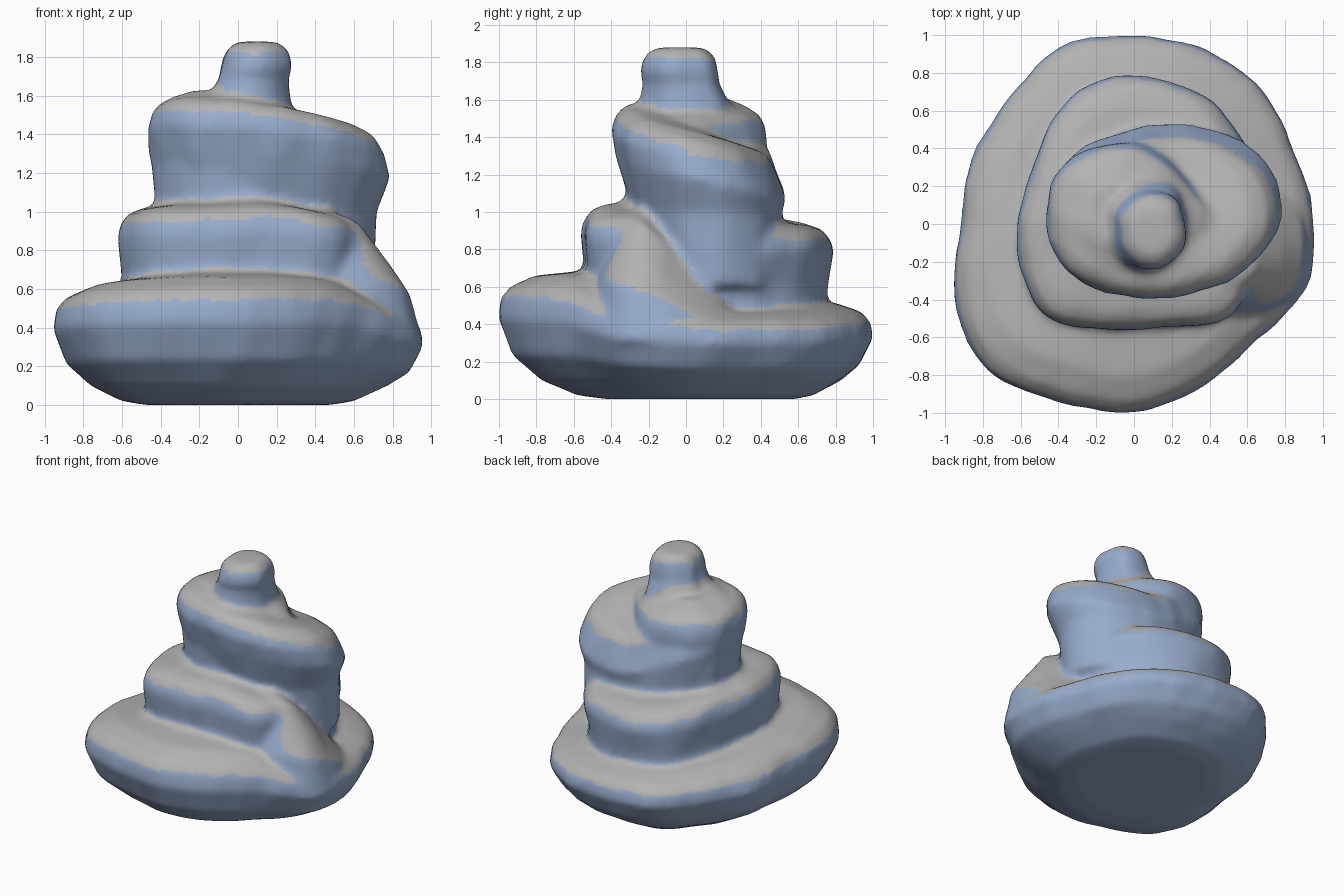
import bpy, bmesh, math
from mathutils import Vector, noise

if "Cube" in bpy.data.objects:
    bpy.data.objects.remove(bpy.data.objects["Cube"])

SEGMENTS = 80


def sample(values, angle):
    """Smooth periodic interpolation of values spaced evenly round the circle."""
    n = len(values)
    pos = angle / math.tau * n
    i, t = int(pos), pos - int(pos)
    a, b, c, d = (values[(i + k) % n] for k in (-1, 0, 1, 2))
    return b + 0.5 * t * (c - a + t * (2*a - 5*b + 4*c - d + t * (3*(b - c) + d - a)))


def add_coil(bm, radii, tops, rings, center=(0, 0), lean=(0, 0)):
    """Closed loft; rings give (radius factor, height function of the local top).
    The lowest rings are shifted by the lean, fading out at the fourth ring."""
    loops = []
    for i, (factor, height) in enumerate(rings):
        fade = max(0, 1 - i / 3)
        loop = []
        for s in range(SEGMENTS):
            angle = math.tau * s / SEGMENTS
            out = Vector((math.cos(angle), math.sin(angle), 0))
            p = out * sample(radii, angle) * factor
            p += Vector((center[0] + lean[0] * fade, center[1] + lean[1] * fade,
                         height(sample(tops, angle))))
            # slight hand-formed unevenness
            loop.append(bm.verts.new(p + out * 0.015 * noise.noise(p * 7)))
        loops.append(loop)
    for low, high in zip(loops, loops[1:]):
        for s in range(SEGMENTS):
            n = (s + 1) % SEGMENTS
            bm.faces.new((low[s], low[n], high[n], high[s]))
    for loop, end in ((loops[0], -1), (loops[-1], 1)):
        mid = sum((v.co for v in loop), Vector()) / SEGMENTS
        hub = bm.verts.new(mid)
        for s in range(SEGMENTS):
            a, b = loop[s], loop[(s + 1) % SEGMENTS]
            bm.faces.new((a, b, hub) if end > 0 else (b, a, hub))


bm = bmesh.new()

# bottom coil with rounded underside, overhanging at the front
add_coil(bm,
         [.96, .93, .98, 1.0, 1.0, 1.02, .94, .93, .92, 1.03, 1.10, 1.02, 1.0, .94, .9, .96],
         [.46, .45, .46, .48, .50, .51, .53, .55, .58, .60, .63, .65, .65, .65, .62, .5],
         [(.5, lambda t: 0), (.63, lambda t: .02), (.8, lambda t: .1),
          (.92, lambda t: .36 * t), (1, lambda t: .66 * t), (.985, lambda t: .83 * t),
          (.93, lambda t: .93 * t), (.8, lambda t: t + .01), (.5, lambda t: t + .04)],
         lean=(0, .08))

# ramp on the right, where the bottom coil climbs into the second coil
add_coil(bm,
         [.94, .86, .6, .5, .4, .4, .4, .4, .4, .4, .4, .4, .4, .5, .72, .97],
         [.76, .56, .5, .5, .5, .5, .5, .5, .5, .5, .5, .6, .8, .95, 1.0, .98],
         [(.8, lambda t: .12), (1, lambda t: .32), (.94, lambda t: .62 * t),
          (.82, lambda t: .8 * t), (.69, lambda t: .97 * t), (.5, lambda t: t + .03)])

# second coil, from the ramp round the front to the back
add_coil(bm,
         [.66, .70, .74, .78, .79, .77, .67, .61, .62, .65, .68, .60, .56, .59, .70, .70],
         [.60, .86, .93, .92, .92, .94, .97, .99, 1.0, 1.0, 1.01, 1.01, 1.02, 1.02, .99, .92],
         [(.94, lambda t: .3), (.96, lambda t: .15 + .5 * t), (1, lambda t: t - .13),
          (.98, lambda t: t - .07), (.92, lambda t: t - .015),
          (.8, lambda t: t + .015), (.5, lambda t: t + .04)])

# third coil, leaning forward, with the low lobe at the back right
add_coil(bm,
         [.765, .75, .64, .53, .47, .45, .47, .48, .475, .46, .43, .41, .40, .44, .52, .65],
         [1.43, 1.37, 1.33, 1.33, 1.38, 1.46, 1.52, 1.55, 1.56, 1.57, 1.57, 1.56, 1.56, 1.54, 1.52, 1.48],
         [(.84, lambda t: .6), (.89, lambda t: 1), (1, lambda t: t - .25),
          (.98, lambda t: t - .12), (.92, lambda t: t - .04),
          (.8, lambda t: t + .01), (.5, lambda t: t + .04)],
         lean=(.05, .12))

# upper curl, blending into the third coil at the front
add_coil(bm,
         [.45, .38, .37, .39, .43, .45, .49, .48, .46, .42, .38, .35, .34, .36, .40, .44],
         [1.48, 1.5, 1.51, 1.52, 1.52, 1.54, 1.55, 1.55, 1.56, 1.56, 1.55, 1.54, 1.53, 1.52, 1.5, 1.48],
         [(.9, lambda t: .9), (1, lambda t: t - .14), (.98, lambda t: t - .07),
          (.92, lambda t: t - .015), (.75, lambda t: t + .03), (.5, lambda t: t + .07)])

# tip knob with a short flared foot
add_coil(bm, [.18, .18, .2, .2, .2, .2, .19, .19, .175, .19, .2, .21, .21, .2, .19, .19], [1.88],
         [(1.35, lambda t: 1.5), (1.15, lambda t: 1.61), (1, lambda t: 1.69),
          (1.02, lambda t: t - .13), (.94, lambda t: t - .06), (.76, lambda t: t - .015),
          (.5, lambda t: t)],
         center=(.1, -.03), lean=(-.06, .04))

# fuse the coils into one softened skin
blank = bpy.data.meshes.new("swirl_blank")
bm.to_mesh(blank)
bm.free()
swirl = bpy.data.objects.new("swirl", blank)
bpy.context.collection.objects.link(swirl)
fuse = swirl.modifiers.new("fuse", "REMESH")
fuse.mode = "VOXEL"
fuse.voxel_size = 0.026
soften = swirl.modifiers.new("soften", "SMOOTH")
soften.factor = 0.5
soften.iterations = 5
bpy.context.view_layer.update()
depsgraph = bpy.context.evaluated_depsgraph_get()
skin = bpy.data.meshes.new_from_object(swirl.evaluated_get(depsgraph))
swirl.modifiers.clear()
swirl.data = skin
skin.name = "swirl"
bpy.data.meshes.remove(blank)


def make_material(name, color):
    mat = bpy.data.materials.new(name)
    mat.use_nodes = True
    mat.diffuse_color = color
    mat.node_tree.nodes["Principled BSDF"].inputs["Base Color"].default_value = color
    return mat


# blue walls, grey on every upward surface
skin.materials.clear()
skin.materials.append(make_material("soft_blue", (.31, .41, .60, 1)))
skin.materials.append(make_material("light_grey", (.45, .45, .455, 1)))
for face in skin.polygons:
    face.material_index = 1 if face.normal.z > 0.46 else 0
    face.use_smooth = True
